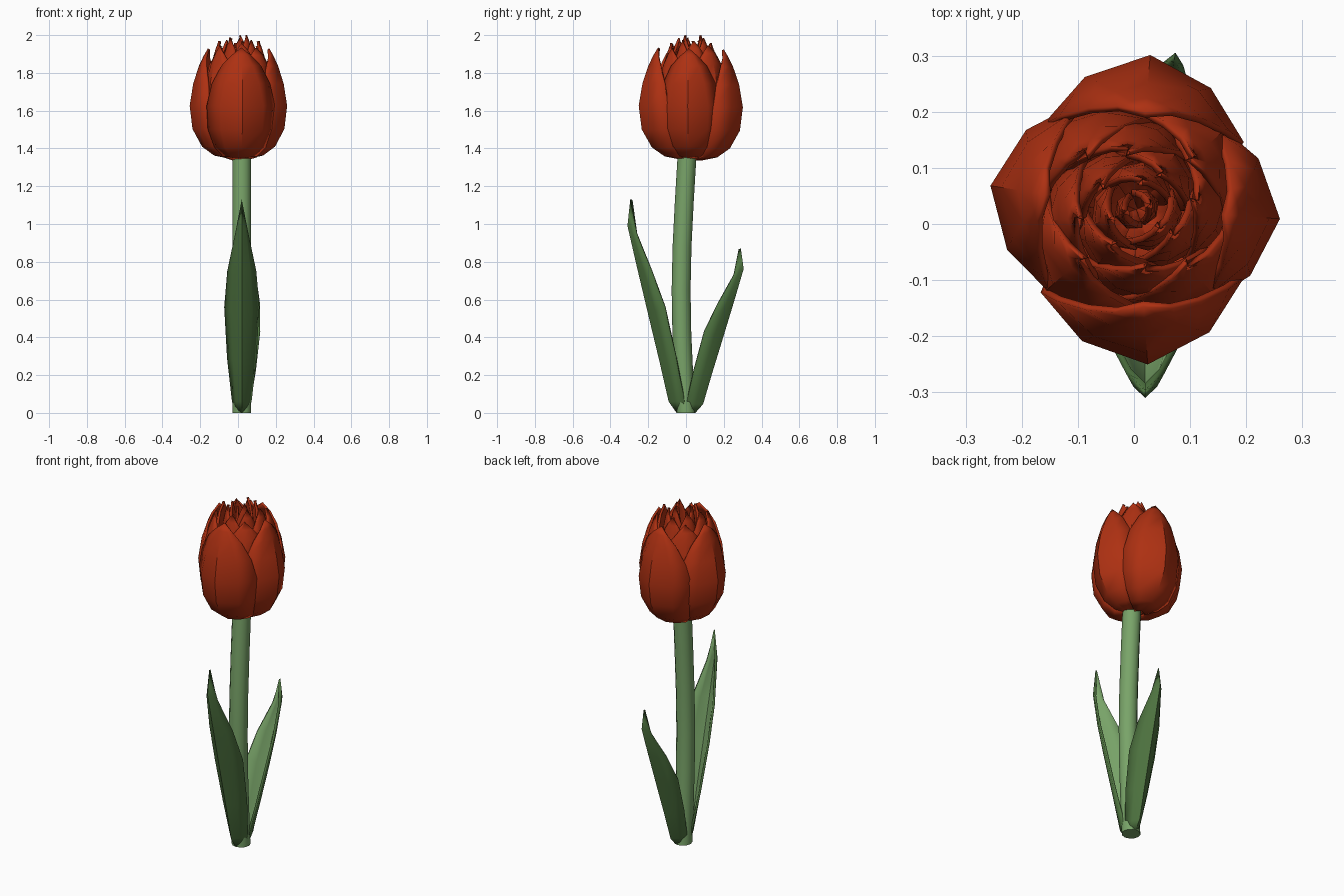
import bpy, bmesh, math
from mathutils import Vector

if "Cube" in bpy.data.objects:
    bpy.data.objects.remove(bpy.data.objects["Cube"])


def material(name, rgb):
    m = bpy.data.materials.new(name)
    m.diffuse_color = (*rgb, 1)
    m.use_nodes = True
    m.node_tree.nodes["Principled BSDF"].inputs["Base Color"].default_value = m.diffuse_color
    return m


RED = material("petal red", (0.42, 0.03, 0.006))
STEM = material("stem green", (0.19, 0.37, 0.14))
LEAF = material("leaf dark green", (0.075, 0.17, 0.05))


def grid_object(name, rows, mats, closed=False, thickness=0.0, angle=40):
    """Skin a list of equal-length point rows; thickness grows inward."""
    bm = bmesh.new()
    vs = [[bm.verts.new(p) for p in row] for row in rows]
    n = len(rows[0])
    for a, b in zip(vs, vs[1:]):
        for i in range(n if closed else n - 1):
            j = (i + 1) % n
            bm.faces.new((a[i], a[j], b[j], b[i]))
    if closed:
        bm.faces.new(vs[0][::-1])
        bm.faces.new(vs[-1])
    bmesh.ops.remove_doubles(bm, verts=bm.verts, dist=0.0005)
    me = bpy.data.meshes.new(name)
    bm.to_mesh(me)
    bm.free()
    for m in mats:
        me.materials.append(m)
    ob = bpy.data.objects.new(name, me)
    bpy.context.collection.objects.link(ob)
    bpy.context.view_layer.objects.active = ob
    bpy.ops.object.select_all(action='DESELECT')
    ob.select_set(True)
    bpy.ops.object.shade_smooth_by_angle(angle=math.radians(angle))
    if thickness:
        s = ob.modifiers.new("thickness", 'SOLIDIFY')
        s.thickness = thickness
        s.offset = -1
        s.material_offset = len(mats) - 1
    return ob


# Stem: gently bowed tube
path = [(0.0, 0.0), (-0.012, 0.2), (-0.022, 0.42), (-0.026, 0.65),
        (-0.021, 0.88), (-0.009, 1.12), (0.006, 1.37)]
stem_rows = [[(0.02 + 0.05 * math.cos(k * math.tau / 12),
               y + 0.05 * math.sin(k * math.tau / 12), z) for k in range(12)]
             for y, z in path]
grid_object("stem", stem_rows, [STEM], closed=True)

# Leaves: keeled blades; keel (out, z), edge (out, z), half width
BLADE = [(0.05, 0.0, 0.02, 0.005, 0.035), (0.092, 0.06, 0.01, 0.06, 0.052),
         (0.14, 0.27, 0.055, 0.29, 0.078), (0.20, 0.52, 0.115, 0.56, 0.093),
         (0.257, 0.76, 0.185, 0.75, 0.077), (0.31, 0.99, 0.265, 0.95, 0.035),
         (0.295, 1.13, 0.295, 1.13, 0.0)]


def leaf(name, heading, zs, ws):
    c, s = math.cos(heading), math.sin(heading)
    rows = []
    for ko, kz, eo, ez, hw in BLADE:
        row = []
        for t in (-1, -0.6, 0, 0.6, 1):
            f = abs(t) ** 1.6
            out, z, side = ko + (eo - ko) * f, (kz + (ez - kz) * f) * zs, t * hw * ws
            row.append((0.02 + out * c - side * s, out * s + side * c, z))
        rows.append(row)
    grid_object(name, rows, [LEAF, STEM], thickness=0.012, angle=50)


leaf("front_leaf", math.radians(-90), 1.0, 1.0)
leaf("back_leaf", math.radians(80), 0.77, 0.85)

# Petals: profile (height fraction, radius, half angle in degrees)
PROFILE = [(0.0, 0.05, 50), (0.03, 0.14, 52), (0.11, 0.208, 54),
           (0.27, 0.262, 55), (0.48, 0.278, 53), (0.68, 0.258, 45),
           (0.84, 0.226, 31), (0.93, 0.20, 16), (1.0, 0.175, 0)]
CENTRE = Vector((0.005, 0.027))


def petal(name, heading, scale, z0, z1, spread=1.0, lean=0.0):
    rows = []
    for h, r, half in PROFILE:
        row = []
        for t in (-1, -0.5, 0, 0.5, 1):
            a = math.radians(heading + t * half * spread)
            rr = r * scale * (1 - 0.19 * abs(t) ** 1.15 * half / 55 + lean * t)
            row.append((CENTRE.x + rr * math.cos(a), CENTRE.y + rr * math.sin(a),
                        z0 + (z1 - z0) * h))
        rows.append(row)
    grid_object(name, rows, [RED], thickness=0.012, angle=35)


# Outer four: front and back wrap over the two sides
petal("outer_petal_front", -86, 1.0, 1.34, 1.935)
petal("outer_petal_back", 85, 0.99, 1.335, 1.925)
petal("outer_petal_right", -4, 0.92, 1.345, 1.93)
petal("outer_petal_left", 171, 0.95, 1.345, 1.93)

# Inner rings: (count, first heading, scale, base, tip, spread)
RINGS = [(4, 42, 0.78, 1.36, 1.945, 1.0), (4, 8, 0.62, 1.38, 1.97, 1.0),
         (4, 55, 0.46, 1.40, 1.985, 1.05), (3, 80, 0.31, 1.42, 2.0, 1.3),
         (2, 20, 0.15, 1.44, 1.97, 1.6)]
for k, (n, start, sc, z0, z1, spread) in enumerate(RINGS):
    for i in range(n):
        petal(f"inner_petal_{k + 1}_{i + 1}", start + i * 360 / n, sc, z0,
              z1 - 0.012 * (i % 2), spread, lean=0.04)
